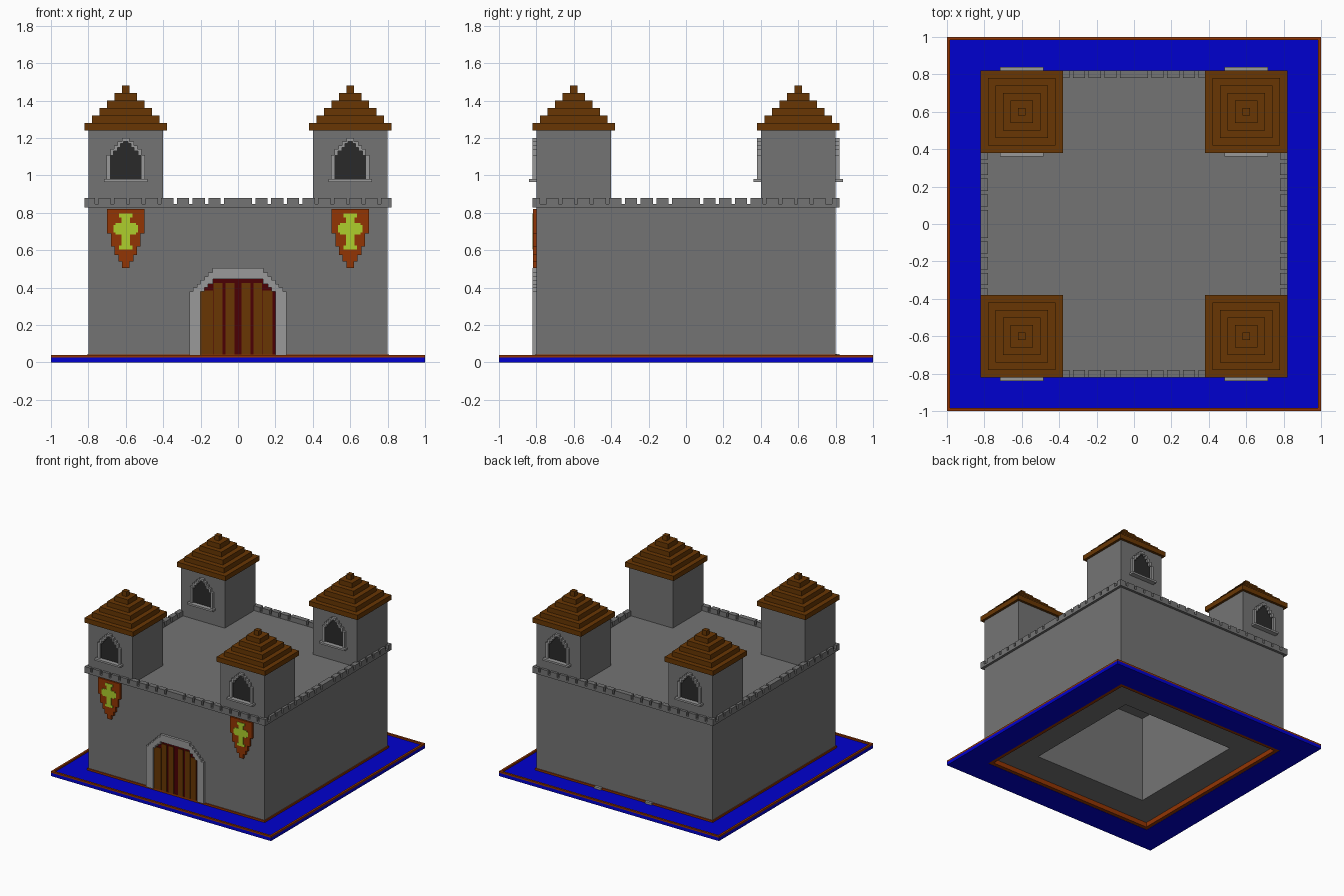
import bpy, bmesh

default = bpy.data.objects.get("Cube")
if default:
    bpy.data.objects.remove(default, do_unlink=True)


def material(name, rgb):
    m = bpy.data.materials.new(name)
    m.use_nodes = True
    col = (*rgb, 1.0)
    m.diffuse_color = col
    m.node_tree.nodes["Principled BSDF"].inputs["Base Color"].default_value = col
    return m


WALL = material("wall grey", (0.175, 0.175, 0.175))
TRIM = material("trim light grey", (0.32, 0.32, 0.32))
PANE = material("window dark", (0.023, 0.023, 0.023))
WOOD = material("wood brown", (0.138, 0.037, 0.001))
DARK_RED = material("dark red", (0.07, 0.0, 0.001))
RUST = material("rust orange", (0.29, 0.036, 0.001))
LIME = material("lime yellow", (0.42, 0.62, 0.025))
BLUE = material("water blue", (0.0, 0.0, 0.62))


def finish(name, bm, mat):
    bmesh.ops.recalc_face_normals(bm, faces=bm.faces)
    mesh = bpy.data.meshes.new(name)
    bm.to_mesh(mesh)
    bm.free()
    mesh.materials.append(mat)
    obj = bpy.data.objects.new(name, mesh)
    bpy.context.collection.objects.link(obj)
    return obj


def add_box(bm, x0, x1, y0, y1, z0, z1):
    for v in bmesh.ops.create_cube(bm, size=1)["verts"]:
        v.co.x = x1 if v.co.x > 0 else x0
        v.co.y = y1 if v.co.y > 0 else y0
        v.co.z = z1 if v.co.z > 0 else z0


def boxes(name, mat, *dims):
    bm = bmesh.new()
    for d in dims:
        add_box(bm, *d)
    return finish(name, bm, mat)


def square_ring(name, mat, outer, inner, z0, z1):
    """Square frame centred on the origin."""
    bm = bmesh.new()
    loops = []
    for half, z in ((outer, z0), (outer, z1), (inner, z1), (inner, z0)):
        loops.append([bm.verts.new((half * sx, half * sy, z))
                      for sx, sy in ((-1, -1), (1, -1), (1, 1), (-1, 1))])
    for i in range(4):
        a, b = loops[i], loops[(i + 1) % 4]
        for k in range(4):
            n = (k + 1) % 4
            bm.faces.new((a[k], a[n], b[n], b[k]))
    return finish(name, bm, mat)


def stepped(z, levels):
    """Symmetric stepped outline from (half width, top height) levels."""
    right = []
    for half, top in levels:
        right += [(half, z), (half, top)]
        z = top
    return right + [(-x, h) for x, h in reversed(right)]


def prism(name, mat, outline, cx, y0, y1):
    """Extrude an x-z outline along y."""
    bm = bmesh.new()
    face = bm.faces.new([bm.verts.new((cx + x, y0, z)) for x, z in outline])
    out = bmesh.ops.extrude_face_region(bm, geom=[face])
    for v in out["geom"]:
        if isinstance(v, bmesh.types.BMVert):
            v.co.y = y1
    return finish(name, bm, mat)


# Moat plate with raised rims
square_ring("moat", BLUE, 1.0, 0.78, 0.0, 0.027)
square_ring("moat_outer_rim", RUST, 1.0, 0.983, 0.027, 0.04)
square_ring("moat_inner_rim", RUST, 0.808, 0.75, 0.002, 0.042)

# Main block with a straight square shaft let into its underside
bm = bmesh.new()
add_box(bm, -0.8, 0.8, -0.8, 0.8, 0.04, 0.84)
bm.normal_update()
bottom = min(bm.faces, key=lambda f: f.calc_center_median().z)
bmesh.ops.inset_region(bm, faces=[bottom], thickness=0.407)
shaft = bmesh.ops.extrude_discrete_faces(bm, faces=[bottom])["faces"][0]
for v in shaft.verts:
    v.co.z = 0.75
finish("castle_block", bm, WALL)

# Parapet ledge and merlons on all four sides
square_ring("parapet_ledge", WALL, 0.82, 0.78, 0.828, 0.847)
GAP, PITCH = 0.018, 0.084
cuts = [k * PITCH for k in range(-9, 10) if k != 0]
edges = [-0.82 - GAP / 2] + cuts + [0.82 + GAP / 2]
bm = bmesh.new()
for a, b in zip(edges, edges[1:]):
    lo, hi = a + GAP / 2, b - GAP / 2
    for s in (-1, 1):
        near, far = sorted((s * 0.78, s * 0.82))
        add_box(bm, lo, hi, near, far, 0.847, 0.88)
        if abs(a + b) / 2 < 0.77:
            add_box(bm, near, far, lo, hi, 0.847, 0.88)
finish("merlons", bm, WALL)

# Corner towers with stepped roofs
for sy, depth in ((-1, "front"), (1, "back")):
    for sx, side in ((1, "left"), (-1, "right")):
        cx, cy = 0.6 * sx, 0.6 * sy
        tag = f"{depth}_{side}"
        boxes(f"{tag}_tower", WALL,
              (cx - 0.2, cx + 0.2, cy - 0.2, cy + 0.2, 0.83, 1.245))
        tiers = []
        for i in range(6):
            h = 0.22 - 0.04 * i
            tiers.append((cx - h, cx + h, cy - h, cy + h,
                          1.24 + 0.04 * i, 1.28 + 0.04 * i))
        boxes(f"{tag}_roof", WOOD, *tiers)

# Arched windows with sills
frame_out = stepped(0.98, [(0.103, 1.11), (0.083, 1.14), (0.063, 1.16),
                           (0.043, 1.18), (0.02, 1.20)])
frame_in = stepped(0.98, [(0.082, 1.105), (0.065, 1.13), (0.045, 1.15),
                          (0.028, 1.17), (0.012, 1.182)])


def window(tag, cx, y, d):
    prism(f"{tag}_window_pane", PANE, frame_in, cx, y - d * 0.002, y + d * 0.004)
    prism(f"{tag}_window_frame", TRIM, frame_out + frame_in[::-1],
          cx, y - d * 0.002, y + d * 0.02)
    y0, y1 = sorted((y - d * 0.002, y + d * 0.04))
    boxes(f"{tag}_window_sill", TRIM, (cx - 0.117, cx + 0.117, y0, y1, 0.965, 0.98))


for sx, side in ((1, "left"), (-1, "right")):
    window(f"front_{side}", 0.6 * sx, -0.8, -1)
    window(f"back_{side}_inner", 0.6 * sx, 0.4, -1)
    window(f"back_{side}_outer", 0.6 * sx, 0.8, 1)

# Gate: stepped arch, dark backing and planks
arch_out = stepped(0.04, [(0.26, 0.38)] +
                   [(0.24 - 0.02 * i, 0.40 + 0.02 * i) for i in range(5)] +
                   [(0.135, 0.505)])
arch_in = stepped(0.04, [(0.2, 0.38), (0.18, 0.40), (0.16, 0.42), (0.135, 0.445)])
prism("gate_arch", TRIM, arch_out + arch_in[::-1], 0, -0.798, -0.82)
prism("gate_backing", DARK_RED, arch_in, 0, -0.798, -0.803)
planks = [(a, b, -0.808, -0.80, 0.04, top) for a, b, top in (
    (-0.2, -0.134, 0.385), (-0.131, -0.083, 0.425), (-0.067, -0.02, 0.425),
    (0.02, 0.067, 0.425), (0.083, 0.129, 0.425), (0.132, 0.185, 0.385))]
boxes("gate_planks", WOOD, *planks)

# Small foot stones at the back wall
boxes("back_foot_stones", TRIM,
      *[(x - 0.03, x + 0.03, 0.798, 0.82, 0.02, 0.044) for x in (-0.23, 0.23)])

# Banners with a cross emblem
banner = stepped(0.505, [(0.02, 0.54), (0.04, 0.575), (0.06, 0.62),
                         (0.08, 0.69), (0.1, 0.82)])
cross = stepped(0.605, [(0.035, 0.625), (0.022, 0.685), (0.055, 0.695), (0.065, 0.735),
                        (0.055, 0.745), (0.022, 0.775), (0.035, 0.797)])
for sx, side in ((1, "left"), (-1, "right")):
    prism(f"{side}_banner", RUST, banner, 0.6 * sx, -0.798, -0.818)
    prism(f"{side}_banner_cross", LIME, cross, 0.6 * sx, -0.816, -0.822)
